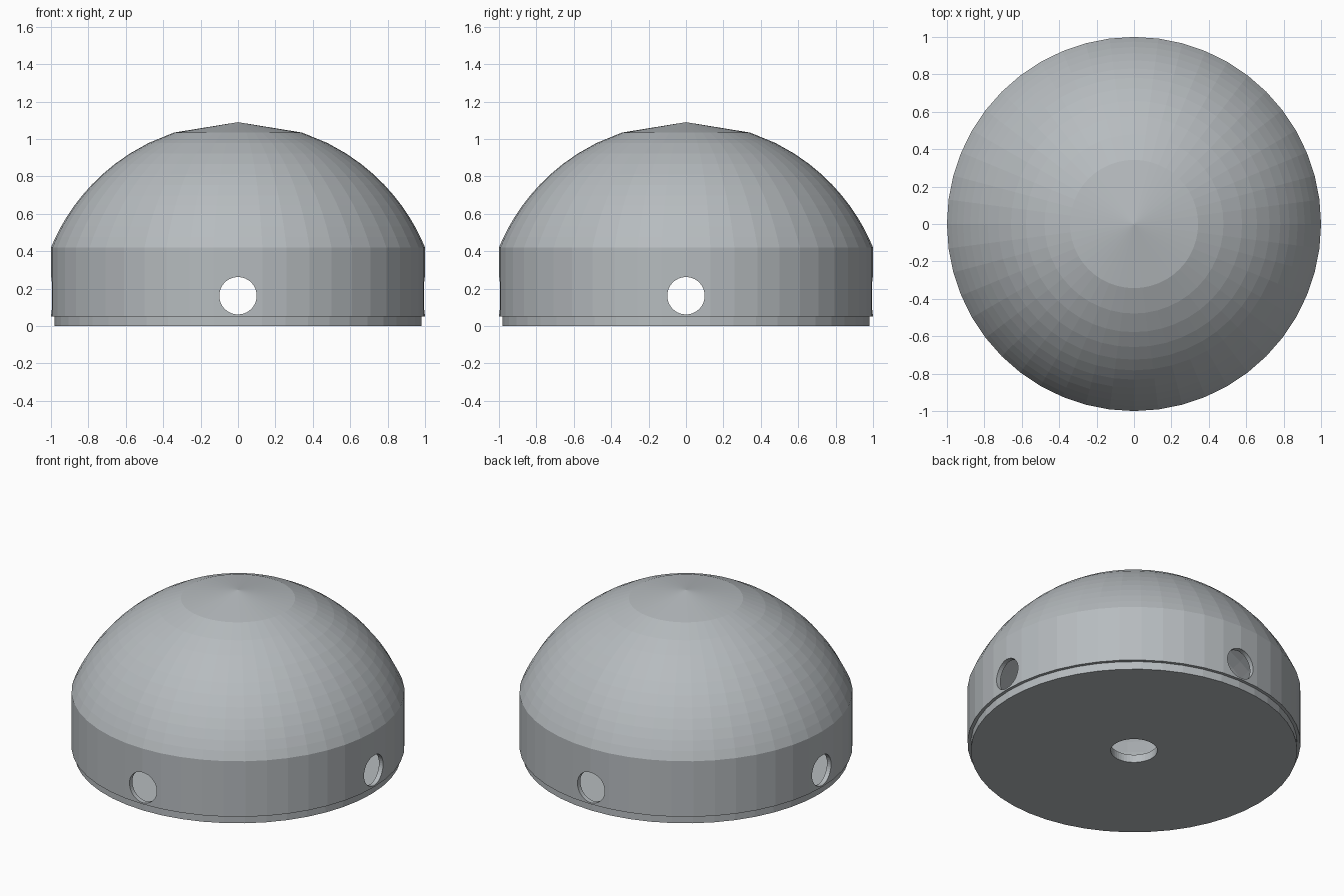
import bpy, bmesh, math

if "Cube" in bpy.data.objects:
    bpy.data.objects.remove(bpy.data.objects["Cube"])

SIDES = 48
WALL = 0.03

grey = bpy.data.materials.new("shell_grey")
grey.diffuse_color = (0.47, 0.50, 0.52, 1)
grey.use_nodes = True
grey.node_tree.nodes["Principled BSDF"].inputs["Base Color"].default_value = grey.diffuse_color


def lathe(name, profile):
    """Spin a closed (r, z) outline around z; points with r = 0 become poles."""
    bm = bmesh.new()
    rings = []
    for r, z in profile:
        if r < 1e-6:
            rings.append([bm.verts.new((0, 0, z))] * SIDES)
        else:
            rings.append([bm.verts.new((r * math.cos(2 * math.pi * i / SIDES),
                                        r * math.sin(2 * math.pi * i / SIDES), z))
                          for i in range(SIDES)])
    for a, b in zip(rings, rings[1:] + rings[:1]):
        if a[0] is a[1] and b[0] is b[1]:
            continue  # both points on the axis: no surface
        for i in range(SIDES):
            j = (i + 1) % SIDES
            bm.faces.new(list(dict.fromkeys([a[i], a[j], b[j], b[i]])))
    bmesh.ops.recalc_face_normals(bm, faces=bm.faces)
    mesh = bpy.data.meshes.new(name)
    bm.to_mesh(mesh)
    bm.free()
    mesh.update()
    mesh.materials.append(grey)
    ob = bpy.data.objects.new(name, mesh)
    bpy.context.collection.objects.link(ob)
    return ob


def cap(rim_r, rim_z, top_z, steps=12):
    """Spherical cap from rim to apex, sampled at equal heights."""
    h = top_z - rim_z
    R = (rim_r ** 2 + h ** 2) / (2 * h)
    depths = [h * (1 - k / steps) for k in range(steps + 1)]
    return [(math.sqrt(2 * R * d - d * d) if d > 1e-9 else 0.0, top_z - d) for d in depths]


# Hollow dome shell: outer skin up to the apex, inner skin back down
outer = [(1.0, 0.052)] + cap(1.0, 0.42, 1.09)
inner = [(1.0 - WALL, 0.052)] + cap(1.0 - WALL, 0.41, 1.09 - WALL)
shell = lathe("dome_shell", outer + inner[::-1])

# Four side holes, cut by two crossing cylinders
for name, rot in (("hole_cutter_y", (math.pi / 2, 0, 0)), ("hole_cutter_x", (0, math.pi / 2, 0))):
    bpy.ops.mesh.primitive_cylinder_add(vertices=42, radius=0.1, depth=3,
                                        location=(0, 0, 0.162), rotation=rot)
    cutter = bpy.context.object
    cutter.name = name
    cutter.data.materials.append(grey)
    for v in cutter.data.vertices:  # small twist keeps corners off the shell's edges
        c, s = math.cos(0.04), math.sin(0.04)
        v.co.x, v.co.y = c * v.co.x - s * v.co.y, s * v.co.x + c * v.co.y
    cutter.hide_render = True
    cutter.display_type = 'WIRE'
    mod = shell.modifiers.new(name, 'BOOLEAN')
    mod.operation = 'DIFFERENCE'
    mod.solver = 'FLOAT'
    mod.object = cutter

# Base plate with a central hole
lathe("base_plate", [(0.14, 0), (0.98, 0), (0.98, 0.052), (0.14, 0.052)])
